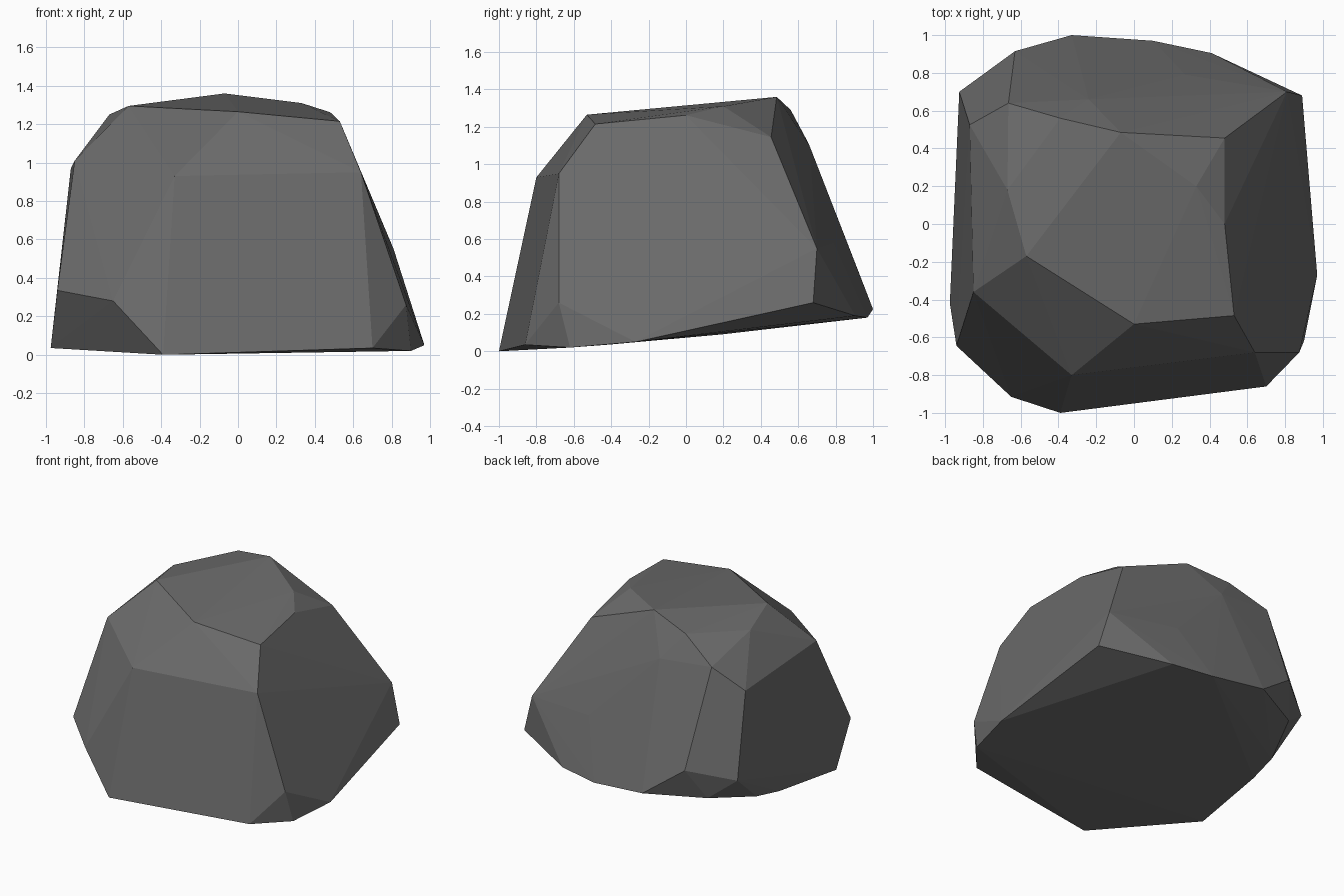
import bpy, bmesh

# One flat stone colour
stone = bpy.data.materials.new("stone_grey")
stone.diffuse_color = (0.147, 0.147, 0.147, 1)

# Corner rings of the boulder, from the ground up
base = [(-0.39, -1.0, 0.0), (0.70, -0.86, 0.035), (0.90, -0.62, 0.02),
        (0.97, -0.27, 0.05), (0.41, 0.905, 0.19), (0.10, 0.97, 0.18),
        (-0.33, 1.0, 0.225), (-0.735, 0.79, 0.216), (-0.89, 0.42, 0.13),
        (-0.92, 0.19, 0.09), (-0.975, -0.42, 0.035)]
waist = [(-0.65, -0.915, 0.28), (0.875, -0.68, 0.26), (0.89, 0.68, 0.26),
         (0.81, 0.70, 0.55), (0.27, 0.79, 0.58), (-0.63, 0.915, 0.445),
         (-0.925, 0.70, 0.365), (-0.94, -0.645, 0.335)]
shoulder = [(-0.33, -0.80, 0.93), (0.64, -0.68, 0.95), (0.48, 0.455, 1.145),
            (-0.24, 0.66, 1.10), (-0.665, 0.64, 1.14), (-0.87, 0.525, 0.97),
            (-0.85, -0.36, 1.01)]
crown = [(0.0, -0.53, 1.265), (0.53, -0.485, 1.215), (0.48, 0.0, 1.262),
         (0.33, 0.20, 1.31), (-0.07, 0.485, 1.36), (-0.39, 0.56, 1.29),
         (-0.67, 0.18, 1.25), (-0.57, -0.17, 1.295)]

# Boulder: faceted convex shell around the rings
bm = bmesh.new()
for ring in (base, waist, shoulder, crown):
    for corner in ring:
        bm.verts.new(corner)
hull = bmesh.ops.convex_hull(bm, input=bm.verts)
loose = [v for v in bm.verts if not v.link_faces]
bmesh.ops.delete(bm, geom=loose, context='VERTS')
bmesh.ops.recalc_face_normals(bm, faces=bm.faces)

mesh = bpy.data.meshes.new("boulder")
bm.to_mesh(mesh)
bm.free()
mesh.materials.append(stone)
boulder = bpy.data.objects.new("boulder", mesh)
bpy.context.collection.objects.link(boulder)
